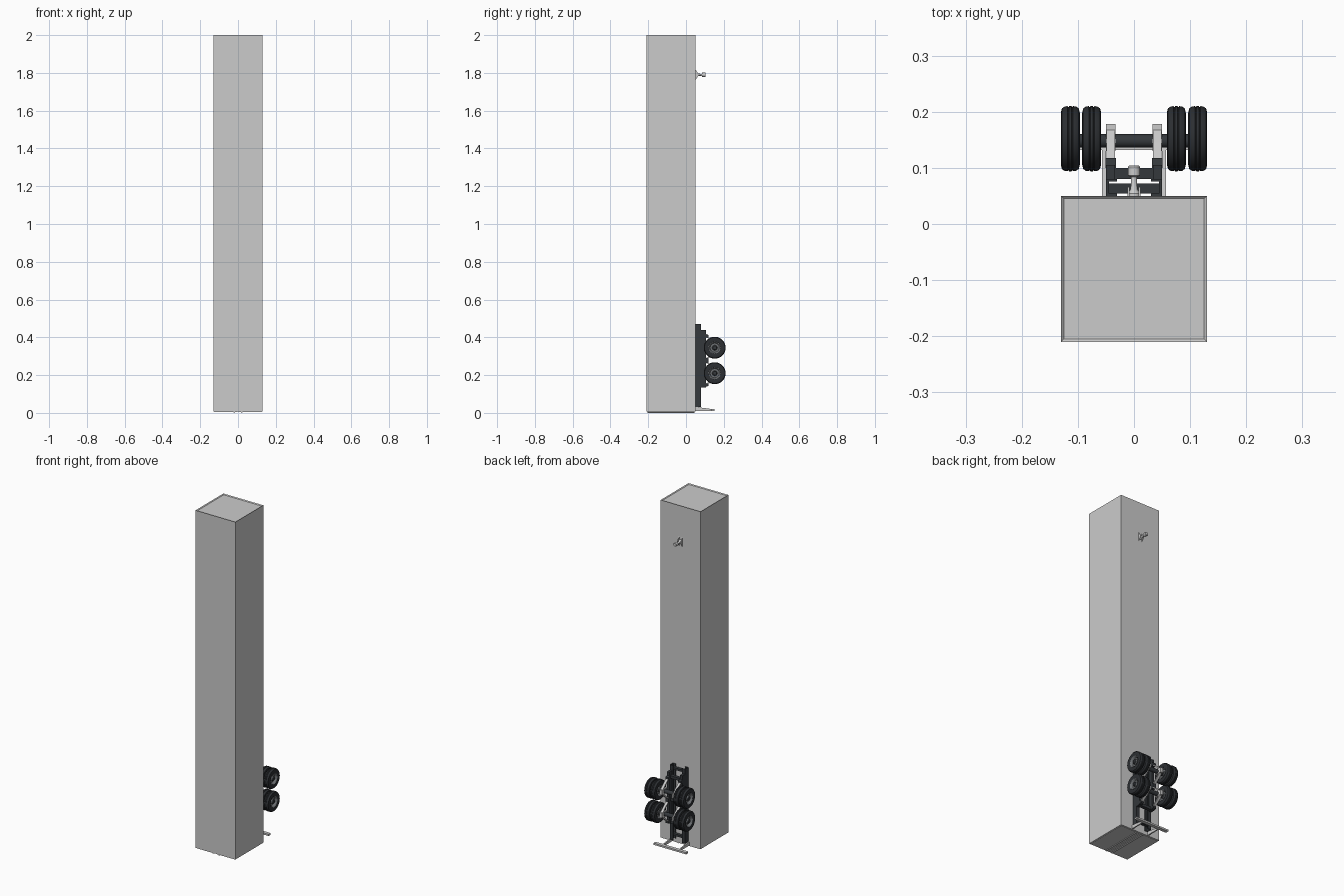
import bpy, bmesh, math
from mathutils import Matrix, Vector

cube = bpy.data.objects.get("Cube")
if cube:
    bpy.data.objects.remove(cube, do_unlink=True)


def material(name, rgb):
    m = bpy.data.materials.new(name)
    m.use_nodes = True
    m.diffuse_color = (*rgb, 1)
    m.node_tree.nodes["Principled BSDF"].inputs["Base Color"].default_value = (*rgb, 1)
    return m


STEEL = material("dark_steel", (0.035, 0.04, 0.045))
RUBBER = material("rubber", (0.025, 0.028, 0.032))
HUB = material("hub_grey", (0.16, 0.17, 0.18))


def finish(name, bm, mat=None, smooth=False):
    bmesh.ops.recalc_face_normals(bm, faces=bm.faces)
    mesh = bpy.data.meshes.new(name)
    bm.to_mesh(mesh)
    bm.free()
    ob = bpy.data.objects.new(name, mesh)
    bpy.context.collection.objects.link(ob)
    if mat:
        mesh.materials.append(mat)
    if smooth:
        bpy.ops.object.select_all(action='DESELECT')
        ob.select_set(True)
        bpy.context.view_layer.objects.active = ob
        bpy.ops.object.shade_smooth_by_angle(angle=math.radians(35))
    return ob


def box(name, x, y, z, mat=None):
    bm = bmesh.new()
    size = [b - a for a, b in (x, y, z)]
    mid = [(a + b) / 2 for a, b in (x, y, z)]
    bmesh.ops.create_cube(bm, size=1, matrix=Matrix.Translation(mid) @ Matrix.Diagonal((*size, 1)))
    return finish(name, bm, mat)


def plate(name, points, x, mat=None):
    """Side outline (y, z) extruded along x."""
    bm = bmesh.new()
    face = bm.faces.new([bm.verts.new((x[0], *p)) for p in points])
    ext = bmesh.ops.extrude_face_region(bm, geom=[face])["geom"]
    bmesh.ops.translate(bm, vec=(x[1] - x[0], 0, 0),
                        verts=[v for v in ext if isinstance(v, bmesh.types.BMVert)])
    return finish(name, bm, mat)


def lathe(name, profile, centre, axis, mat=None, steps=32):
    """Profile (radius, distance) turned about an axis through centre."""
    bm = bmesh.new()
    verts = [bm.verts.new((r, 0, h)) for r, h in profile]
    edges = [bm.edges.new(pair) for pair in zip(verts, verts[1:])]
    bmesh.ops.spin(bm, geom=verts + edges, cent=(0, 0, 0), axis=(0, 0, 1),
                   angle=math.tau, steps=steps, use_merge=True)
    bmesh.ops.remove_doubles(bm, verts=bm.verts, dist=1e-6)
    turn = Vector((0, 0, 1)).rotation_difference(Vector(axis)).to_matrix().to_4x4()
    bmesh.ops.transform(bm, matrix=Matrix.Translation(centre) @ turn, verts=bm.verts)
    return finish(name, bm, mat, True)


def span(side, a, b):
    return tuple(sorted((side * a, side * b)))


# Cargo body with a shallow recess in the nose panel
body = box("cargo_body", (-0.13, 0.13), (-0.21, 0.05), (0.008, 2.0))
bm = bmesh.new()
bm.from_mesh(body.data)
top = max(bm.faces, key=lambda f: f.calc_center_median().z)
bmesh.ops.inset_region(bm, faces=[top], thickness=0.007)
bmesh.ops.translate(bm, verts=top.verts, vec=(0, 0, -0.005))
bm.to_mesh(body.data)
bm.free()

# Rear doors and locking rods
for side, label in ((1, "left"), (-1, "right")):
    box(f"{label}_rear_door", span(side, 0.002, 0.126), (-0.206, 0.046), (0.005, 0.01))
    lathe(f"{label}_lock_rod", [(0, -0.125), (0.0035, -0.125), (0.0035, 0.125), (0, 0.125)],
          (side * 0.02, -0.08, 0.0037), (0, 1, 0), steps=12)

# Chassis: channel rails, bogie subframe and cross members
for side, label in ((1, "left"), (-1, "right")):
    box(f"{label}_rail_web", span(side, 0.045, 0.05), (0.05, 0.08), (0.03, 0.47), STEEL)
    for i, y in enumerate((0.05, 0.076)):
        box(f"{label}_rail_flange_{i}", span(side, 0.03, 0.05), (y, y + 0.004), (0.03, 0.47), STEEL)
    box(f"{label}_subframe_rail", span(side, 0.034, 0.05), (0.08, 0.105), (0.135, 0.44), STEEL)
for i, z in enumerate((0.145, 0.277, 0.41)):
    box(f"subframe_cross_member_{i}", (-0.036, 0.036), (0.08, 0.1), (z - 0.008, z + 0.008), STEEL)
for i, z in enumerate((0.06, 0.45)):
    box(f"rail_cross_member_{i}", (-0.046, 0.046), (0.054, 0.072), (z - 0.006, z + 0.006), STEEL)

# Tyre and rim profiles, dished toward the open side
tyre = [(0.032, -0.015), (0.046, -0.017), (0.054, -0.015), (0.0575, -0.010), (0.058, -0.005),
        (0.0565, -0.004), (0.0565, -0.003), (0.058, -0.002), (0.058, 0.002), (0.0565, 0.003),
        (0.0565, 0.004), (0.058, 0.005), (0.0575, 0.010), (0.054, 0.015), (0.046, 0.017), (0.032, 0.015)]
rim = [(0.032, -0.015), (0.03, -0.008), (0, -0.008), (0, 0.008), (0.012, 0.008),
       (0.014, 0.002), (0.024, 0.002), (0.028, 0.012), (0.032, 0.015)]

# Axles with dual wheels and leaf springs
AXLE_Y = 0.152
for z, axle in ((0.345, "front"), (0.21, "rear")):
    lathe(f"{axle}_axle", [(0, -0.11), (0.012, -0.11), (0.012, 0.11), (0, 0.11)],
          (0, AXLE_Y - 0.004, z), (1, 0, 0), STEEL, 20)
    for side, label in ((1, "left"), (-1, "right")):
        for x, where in ((0.0755, "inner"), (0.1135, "outer")):
            at = (side * x, AXLE_Y, z)
            axis = (side, 0, 0) if where == "outer" else (-side, 0, 0)
            lathe(f"{axle}_{label}_{where}_tyre", tyre, at, axis, RUBBER, 40)
            lathe(f"{axle}_{label}_{where}_rim", rim, at, axis, HUB)
        lathe(f"{axle}_{label}_hub_cap", [(0.012, 0.008), (0.010, 0.014), (0, 0.015)],
              (side * 0.1135, AXLE_Y, z), (side, 0, 0), STEEL, 20)
        outer = [(0.112, -0.062), (0.145, -0.036), (0.17, -0.012),
                 (0.17, 0.012), (0.145, 0.036), (0.112, 0.062)]
        arch = outer + [(y - 0.009, d * 0.96) for y, d in reversed(outer)]
        plate(f"{axle}_{label}_leaf_spring", [(y, z + d) for y, d in arch], span(side, 0.034, 0.049))
        box(f"{axle}_{label}_spring_clamp", span(side, 0.033, 0.05), (0.13, 0.178),
            (z - 0.014, z + 0.014))
        for i, d in enumerate((-0.062, 0.062)):
            plate(f"{axle}_{label}_hanger_{i}",
                  [(0.1, z + d - 0.012), (0.118, z + d - 0.006),
                   (0.118, z + d + 0.006), (0.1, z + d + 0.012)], span(side, 0.032, 0.051), STEEL)

# Underride guard
for side, label in ((1, "left"), (-1, "right")):
    plate(f"{label}_guard_arm", [(0.05, 0.01), (0.05, 0.032), (0.14, 0.02), (0.14, 0.01)],
          span(side, 0.05, 0.057))
box("guard_bar", (-0.107, 0.107), (0.132, 0.152), (0.01, 0.02))

# Coupling pin with gussets
PIN_Z = 1.79
lathe("coupling_pin", [(0, 0), (0.012, 0), (0.012, 0.004), (0.006, 0.012), (0.005, 0.034),
                       (0.011, 0.036), (0.011, 0.052), (0.009, 0.054), (0, 0.054)],
      (0, 0.05, PIN_Z), (0, 1, 0), steps=24)
for side, label in ((1, "left"), (-1, "right")):
    plate(f"{label}_pin_gusset", [(0.05, PIN_Z - 0.028), (0.05, PIN_Z + 0.028),
                                  (0.066, PIN_Z + 0.004), (0.066, PIN_Z - 0.004)],
          span(side, 0.008, 0.012))
